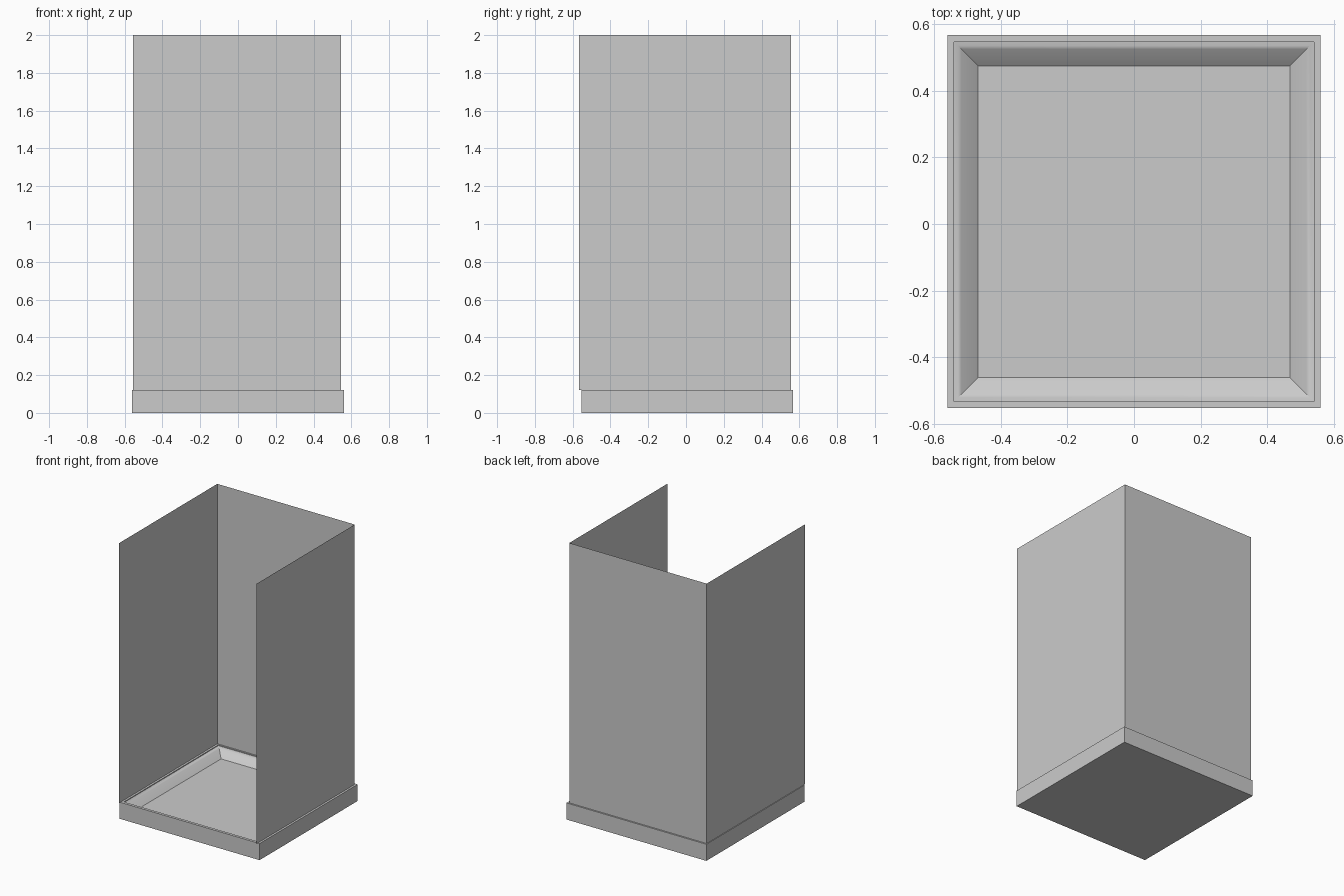
import bpy, bmesh

if "Cube" in bpy.data.objects:
    bpy.data.objects.remove(bpy.data.objects["Cube"])


def make_object(name, bm):
    mesh = bpy.data.meshes.new(name)
    bm.to_mesh(mesh)
    bm.free()
    obj = bpy.data.objects.new(name, mesh)
    bpy.context.collection.objects.link(obj)
    return obj


# Shower tray: square rings lofted from underside to recessed floor
profile = [(0.56, 0.0), (0.56, 0.12), (0.54, 0.12), (0.54, 0.114),
           (0.528, 0.112), (0.518, 0.106), (0.468, 0.065)]
centre_y = 0.007
bm = bmesh.new()
rings = [[bm.verts.new((sx * h, centre_y + sy * h, z))
          for sx, sy in ((-1, -1), (1, -1), (1, 1), (-1, 1))]
         for h, z in profile]
bm.faces.new(rings[0][::-1])
for lower, upper in zip(rings, rings[1:]):
    for i in range(4):
        j = (i + 1) % 4
        bm.faces.new((lower[i], lower[j], upper[j], upper[i]))
bm.faces.new(rings[-1])
tray = make_object("shower_tray", bm)
bpy.context.view_layer.objects.active = tray
tray.select_set(True)
bpy.ops.object.shade_smooth_by_angle(angle=0.55)

# Wall panels: thin U-shaped sheet, open at the front
path = [(-0.555, -0.566), (-0.555, 0.556), (0.545, 0.556), (0.545, -0.566)]
bm = bmesh.new()
low, high = [[bm.verts.new((x, y, z)) for x, y in path] for z in (0.12, 2.0)]
for i in range(3):
    bm.faces.new((low[i + 1], low[i], high[i], high[i + 1]))
make_object("wall_panels", bm)
